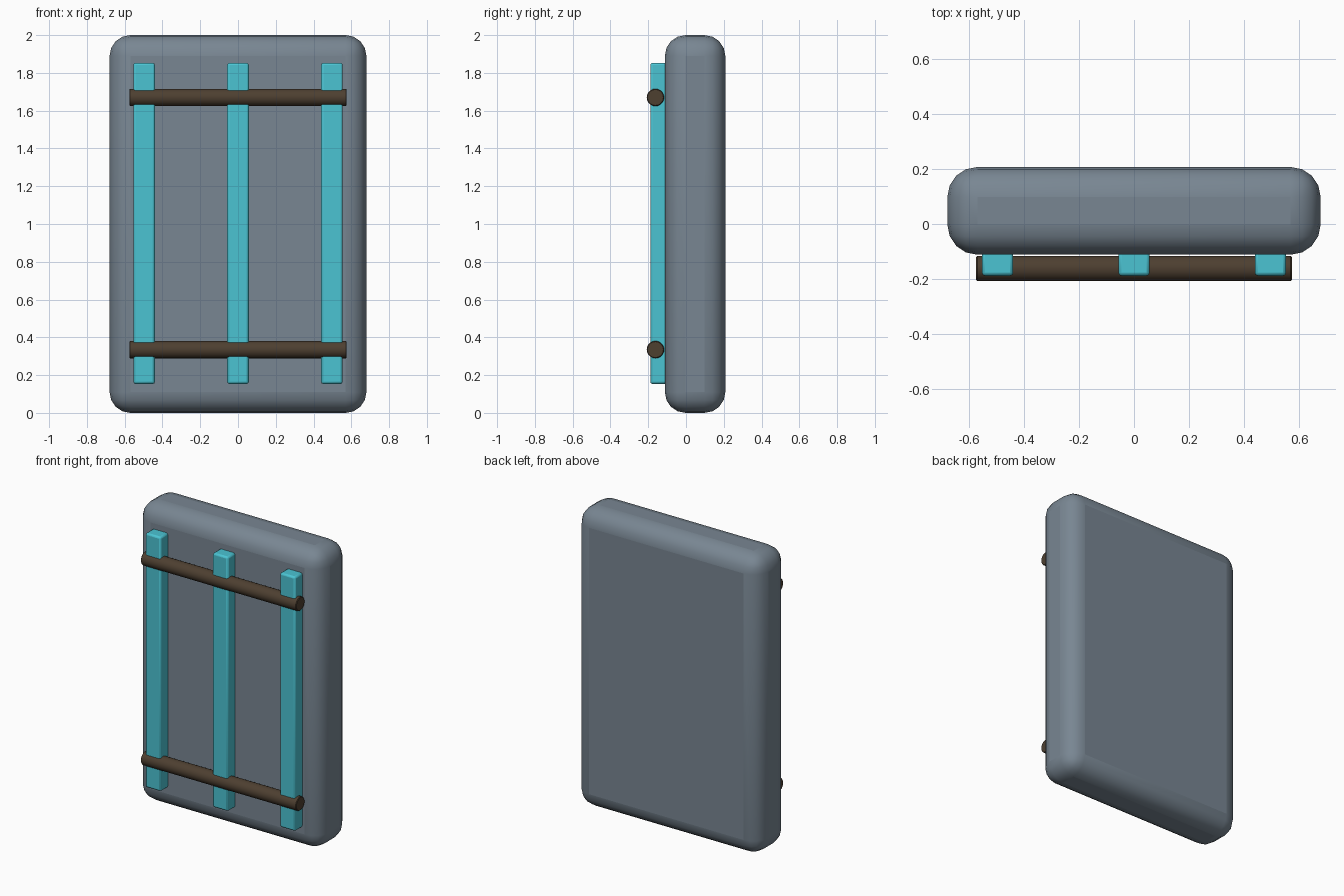
import bpy
import math

if "Cube" in bpy.data.objects:
    bpy.data.objects.remove(bpy.data.objects["Cube"])


def material(name, color):
    m = bpy.data.materials.new(name)
    m.diffuse_color = (*color, 1)
    m.use_nodes = True
    m.node_tree.nodes["Principled BSDF"].inputs["Base Color"].default_value = m.diffuse_color
    return m


SLATE = material("slate", (0.19, 0.24, 0.29))
CYAN = material("cyan", (0.07, 0.55, 0.65))
BROWN = material("brown", (0.075, 0.05, 0.03))


def finish(ob, name, mat, bevel, segments):
    ob.name = name
    ob.data.materials.append(mat)
    bpy.ops.object.transform_apply(location=False, rotation=True, scale=True)
    b = ob.modifiers.new("bevel", 'BEVEL')
    b.width = bevel
    b.segments = segments
    b.limit_method = 'ANGLE'
    b.angle_limit = math.radians(40)
    bpy.ops.object.shade_smooth_by_angle(angle=math.radians(40))


def rounded_box(name, loc, size, mat, bevel, segments):
    bpy.ops.mesh.primitive_cube_add(size=1, location=loc)
    ob = bpy.context.object
    ob.scale = size
    finish(ob, name, mat, bevel, segments)


# Thick rounded panel
rounded_box("panel", (0, 0.048, 1), (1.36, 0.32, 2), SLATE, 0.11, 4)

# Vertical slats on the front
for i, x in enumerate((-0.497, 0, 0.497)):
    rounded_box(f"slat_{i + 1}", (x, -0.143, 1.003), (0.114, 0.092, 1.70), CYAN, 0.012, 2)

# Horizontal round rails crossing the slats
for name, z in (("lower_rail", 0.335), ("upper_rail", 1.67)):
    bpy.ops.mesh.primitive_cylinder_add(vertices=20, radius=0.046, depth=1.15,
                                        location=(0, -0.162, z),
                                        rotation=(0, math.pi / 2, 0))
    finish(bpy.context.object, name, BROWN, 0.004, 1)
